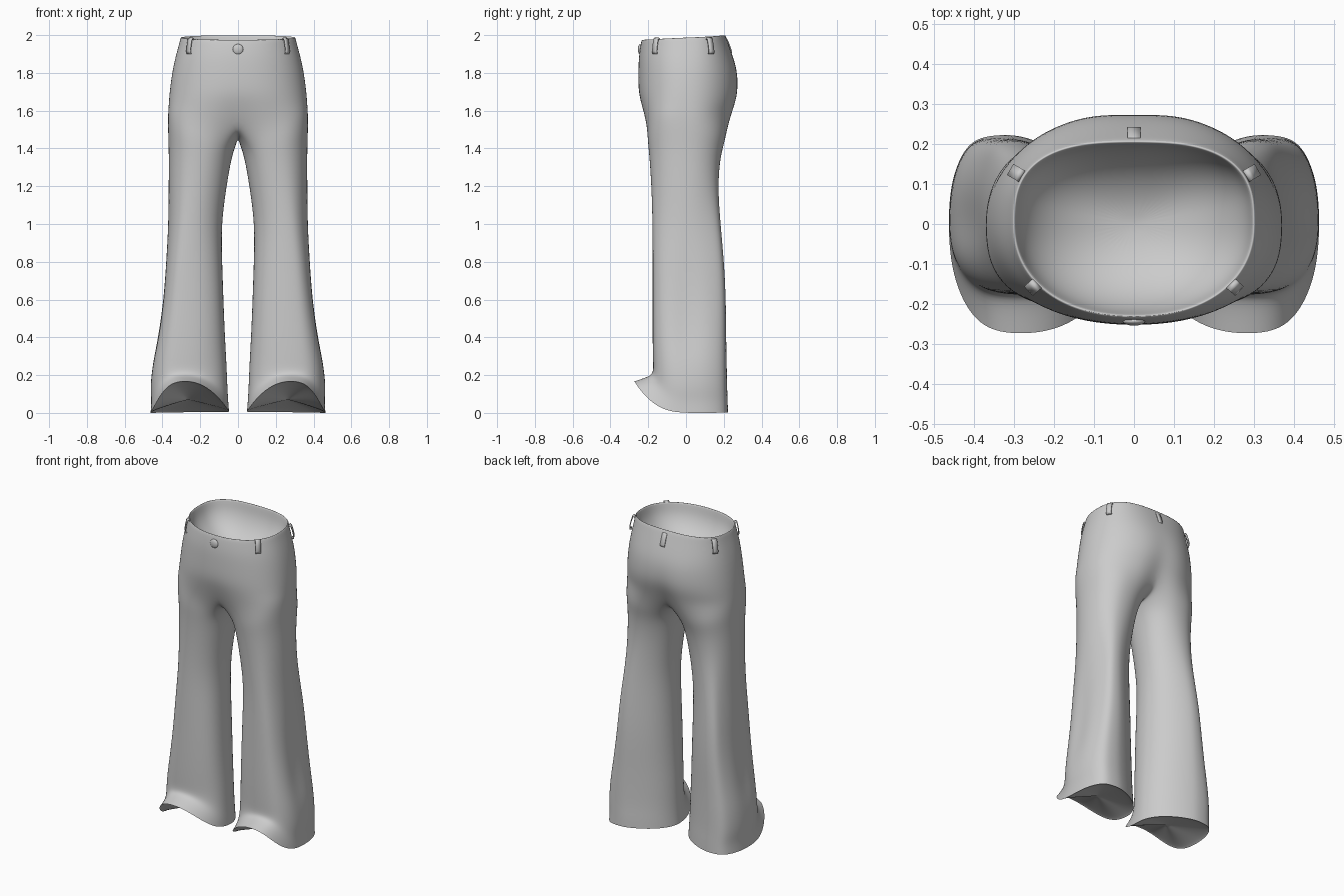
import bpy, bmesh, math
from mathutils import Vector

if "Cube" in bpy.data.objects:
    bpy.data.objects.remove(bpy.data.objects["Cube"])

N, M = 20, 8          # segments around the outer side / along the inseam
WRAP = 130            # half angle of a leg ring that belongs to the outer side


def sup(deg, n):
    """Unit superellipse point."""
    c, s = math.cos(math.radians(deg)), math.sin(math.radians(deg))
    return (math.copysign(abs(c) ** (2 / n), c), math.copysign(abs(s) ** (2 / n), s))


# hip rings: z, half width, front y, back y, front power, back power, cleft front, cleft back
HIPS = [
    (1.992, .296, -.227, .201, 2.2, 2.8, 0, 0),     # inner edge of the waist
    (1.995, .304, -.235, .209, 2.2, 2.8, 0, 0),
    (1.96, .312, -.242, .221, 2.2, 2.6, 0, 0),
    (1.88, .333, -.251, .252, 2.2, 2.35, 0, 0),
    (1.80, .350, -.253, .277, 2.2, 2.2, 0, .004),
    (1.70, .363, -.253, .283, 2.25, 2.15, 0, .010),
    (1.63, .368, -.238, .268, 2.5, 2.2, .004, .018),
    (1.57, .372, -.223, .248, 2.9, 2.25, .010, .028),
]
# leg rings: outer z, inner z, inner x, outer x, front y, back y, front power, back power,
# side pinch, amount of outward skew
LEGS = [
    (1.48, 1.415, .012, .371, -.205, .211, 2.3, 2.2, 0, 0),
    (1.38, 1.35, .034, .367, -.195, .183, 2.2, 2.2, 0, .1),
    (1.20, 1.20, .060, .368, -.184, .169, 2.2, 2.2, 0, .4),
    (1.00, 1.00, .088, .369, -.178, .184, 2.2, 2.2, 0, .8),
    (0.80, 0.80, .083, .386, -.178, .203, 2.4, 2.4, .006, 1),
    (0.60, 0.60, .076, .403, -.178, .213, 2.5, 2.5, .012, 1),
    (0.40, 0.40, .068, .433, -.178, .214, 2.5, 2.6, .016, 1),
    (0.27, 0.27, .060, .458, -.176, .217, 2.4, 2.6, .008, 1),
]

bm = bmesh.new()
crease = bm.edges.layers.float.new("crease_edge")


def hip_ring(z, a, yf, yb, nf, nb, cf, cb):
    ring = []
    for i in range(N + 1):
        d = -90 + 180 * i / N
        front = d < 0
        c, s = sup(d, nf if front else nb)
        x = 0 if i in (0, N) else a * abs(c)
        y = s * (-yf if front else yb)
        y -= math.copysign((cf if front else cb) * math.exp(-(x / .07) ** 2), s)
        tilt = .012 * (math.sin(math.radians(d)) - .4) if z > 1.9 else 0
        ring.append(bm.verts.new((x, y, z + tilt)))
    return ring


def leg_ring(zo, zi, xi, xo, yf, yb, nf, nb, pinch=0, skew=1, hem=0):
    ring = []
    degs = [-WRAP + 2 * WRAP * i / N for i in range(N + 1)]
    degs += [WRAP + (360 - 2 * WRAP) * j / M for j in range(1, M)]
    for d in degs:
        cd, sd = math.cos(math.radians(d)), math.sin(math.radians(d))
        front = sd < 0
        n = nf if front else nb
        if cd < 0 and not front:          # rounder inner back corner
            n += (1.65 - n) * skew
        c, s = sup(d, n)
        z = zo + (zi - zo) * (1 - cd) / 2 + hem * max(0, -s) ** 2.6
        y = s * (-yf if front else yb)
        x = (xi + xo) / 2 + c * (xo - xi) / 2
        x += (.03 if front else .055) * skew * s * s * (1 - c * c)
        if c > 0:
            x -= pinch * math.exp(-(y / .07) ** 2)
        ring.append(bm.verts.new((x, y, z)))
    return ring


def bridge(r0, r1, closed):
    n = len(r0)
    for i in range(n if closed else n - 1):
        j = (i + 1) % n
        bm.faces.new((r0[i], r0[j], r1[j], r1[i]))


def dish(ring, centre, depth, closed):
    """Close a ring with a domed surface of the given depth."""
    prev = ring
    for k in range(1, 6):
        a = math.pi / 2 * k / 6
        s, h = math.cos(a), math.sin(a)
        cur = []
        for v in ring:
            p = centre + (v.co - centre) * s
            cur.append(bm.verts.new((p.x, p.y, p.z + depth * h)))
        bridge(prev, cur, closed)
        prev = cur
    tip = bm.verts.new((centre.x, centre.y, centre.z + depth))
    n = len(prev)
    for i in range(n if closed else n - 1):
        bm.faces.new((prev[i], prev[(i + 1) % n], tip))


# seat and hips
rings = [hip_ring(*h) for h in HIPS]
for r0, r1 in zip(rings, rings[1:]):
    bridge(r0, r1, False)

# bowl-shaped lining inside the waist
dish(rings[0], Vector((0, 0, 1.985)), -.22, False)

# crotch seam closes the last hip ring into the top of the leg
top = rings[-1]
yf, yb, zt = top[0].co.y, top[-1].co.y, top[0].co.z
seam = []
for j in range(1, M):
    a = math.pi * j / M
    seam.append(bm.verts.new((0, (yf + yb) / 2 + (yb - yf) / 2 * math.cos(a),
                              zt - (zt - 1.452) * math.sin(a))))
legs = [top + seam] + [leg_ring(*l) for l in LEGS]
# flared hem, kicked out and raised over the foot
legs.append(leg_ring(.14, .14, .055, .466, -.174, .219, 2.4, 2.7, hem=.075))
legs.append(leg_ring(.07, .07, .051, .459, -.195, .222, 2.4, 2.7, hem=.125))
hem = leg_ring(0, .006, .046, .464, -.275, .224, 2.4, 2.7, hem=.167)
legs.append(hem)
for r0, r1 in zip(legs, legs[1:]):
    bridge(r0, r1, True)
for i in range(len(hem)):
    bm.edges.get((hem[i], hem[(i + 1) % len(hem)]))[crease] = 1

# closed underside of the leg
dish(hem, Vector((.265, -.02, .055)), .015, True)
bmesh.ops.recalc_face_normals(bm, faces=bm.faces)

me = bpy.data.meshes.new("trousers")
bm.to_mesh(me)
bm.free()
me.shade_smooth()
ob = bpy.data.objects.new("trousers", me)
bpy.context.collection.objects.link(ob)
mir = ob.modifiers.new("mirror", 'MIRROR')
mir.merge_threshold = .0005
sub = ob.modifiers.new("smooth", 'SUBSURF')
sub.levels = sub.render_levels = 2
bpy.context.view_layer.objects.active = ob
ob.select_set(True)
bpy.ops.object.shade_smooth_by_angle(angle=math.radians(50))


# belt loops: a slightly bowed strip on the waist
def belt_loop(name, x, y, direction, slope):
    n = Vector((direction[0], direction[1], 0)).normalized()
    t = Vector((-n.y, n.x, 0))
    prof = [(-.008, 1.975), (.002, 1.984), (.009, 1.978), (.010 + slope * .4, 1.95),
            (.010 + slope * .8, 1.915), (.004 + slope, 1.902), (slope - .006, 1.902)]
    b = bmesh.new()
    rows = [[b.verts.new(Vector((x, y, z)) + n * o + t * w) for w in (-.016, .016)]
            for o, z in prof]
    for p, q in zip(rows, rows[1:]):
        b.faces.new((p[0], p[1], q[1], q[0]))
    m = bpy.data.meshes.new(name)
    b.to_mesh(m)
    b.free()
    m.shade_smooth()
    o = bpy.data.objects.new(name, m)
    bpy.context.collection.objects.link(o)
    s = o.modifiers.new("thickness", 'SOLIDIFY')
    s.thickness = .005
    s.offset = 0


for side, sx in (("right", -1), ("left", 1)):
    belt_loop("front_belt_loop_" + side, sx * .247, -.153, (sx * .75, -.66), .013)
    belt_loop("side_belt_loop_" + side, sx * .285, .122, (sx * .85, .5), .020)
belt_loop("back_belt_loop", 0, .208, (0, 1), .028)

# waist button
bpy.ops.mesh.primitive_uv_sphere_add(segments=20, ring_count=12, radius=.028,
                                     location=(0, -.243, 1.925),
                                     rotation=(math.radians(90), 0, 0))
btn = bpy.context.object
btn.name = "waist_button"
btn.scale = (1, 1, .4)
bpy.ops.object.shade_smooth()
